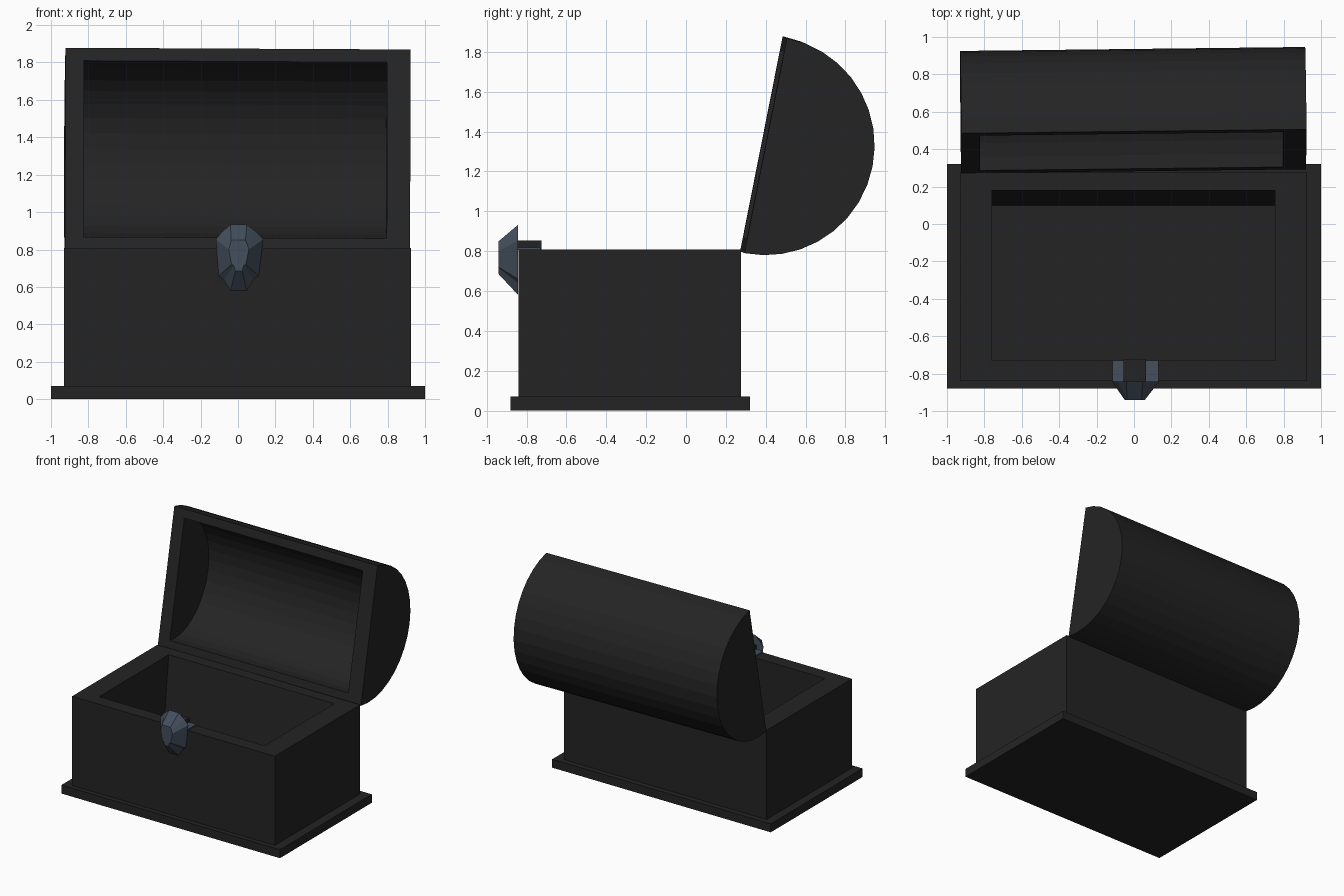
import bpy, bmesh, math
from mathutils import Matrix

if "Cube" in bpy.data.objects:
    bpy.data.objects.remove(bpy.data.objects["Cube"])


def material(name, rgb):
    m = bpy.data.materials.new(name)
    m.diffuse_color = (*rgb, 1)
    m.use_nodes = True
    m.node_tree.nodes["Principled BSDF"].inputs["Base Color"].default_value = m.diffuse_color
    return m


CHARCOAL = material("charcoal", (0.0175, 0.0175, 0.0175))
STEEL = material("blue_steel", (0.057, 0.078, 0.108))


def finish(name, bm, mat, recalc=True):
    if recalc:
        bmesh.ops.recalc_face_normals(bm, faces=bm.faces)
    me = bpy.data.meshes.new(name)
    bm.to_mesh(me)
    bm.free()
    me.materials.append(mat)
    ob = bpy.data.objects.new(name, me)
    bpy.context.collection.objects.link(ob)
    return ob


def loft(name, rings, mat):
    """Join successive point rings and cap both ends."""
    bm = bmesh.new()
    vs = [[bm.verts.new(p) for p in r] for r in rings]
    n = len(vs[0])
    for a, b in zip(vs, vs[1:]):
        for i in range(n):
            j = (i + 1) % n
            bm.faces.new((a[i], a[j], b[j], b[i]))
    bm.faces.new(vs[0])
    bm.faces.new(vs[-1])
    return finish(name, bm, mat)


def rect(x0, x1, y0, y1, z):
    return [(x0, y0, z), (x1, y0, z), (x1, y1, z), (x0, y1, z)]


def box(name, x0, x1, y0, y1, z0, z1, mat):
    return loft(name, [rect(x0, x1, y0, y1, z0), rect(x0, x1, y0, y1, z1)], mat)


# plinth
box("plinth", -1, 1, -0.88, 0.32, 0, 0.07, CHARCOAL)

# hollow chest body, inner back wall leans inward toward the floor
loft("chest_body", [
    rect(-0.93, 0.925, -0.84, 0.275, 0.07),
    rect(-0.93, 0.925, -0.84, 0.275, 0.808),
    rect(-0.76, 0.755, -0.73, 0.18, 0.808),
    rect(-0.76, 0.755, -0.73, 0.10, 0.08)], CHARCOAL)

# half-barrel lid: local y is depth, local z runs up the opening
bm = bmesh.new()


def shell(x0, x1, half, depth, segs):
    sides = []
    for x in (x0, x1):
        sides.append([bm.verts.new((x, depth * math.sin(math.pi * i / segs),
                                    0.55 - half * math.cos(math.pi * i / segs)))
                      for i in range(segs + 1)])
    a, b = sides
    for i in range(segs):
        bm.faces.new((a[i], b[i], b[i + 1], a[i + 1]))
    bm.faces.new(a)
    bm.faces.new(b)
    return [a[0], b[0], b[-1], a[-1]]


outer = shell(-0.925, 0.92, 0.55, 0.547, 18)
inner = shell(-0.825, 0.795, 0.48, 0.42, 18)
for i in range(4):
    j = (i + 1) % 4
    bm.faces.new((outer[i], outer[j], inner[j], inner[i]))
lid = finish("lid", bm, CHARCOAL)
lid.matrix_world = (Matrix.Translation((0, 0.282, 0.795))
                    @ Matrix.Rotation(0.0115, 4, 'Z')
                    @ Matrix.Rotation(0.005, 4, 'Y')
                    @ Matrix.Rotation(math.radians(-11.2), 4, 'X'))

# faceted lock plate: back outline tapering to a raised front face
back = [(-0.04, 0.933), (0.047, 0.933), (0.10, 0.893), (0.135, 0.855),
        (0.11, 0.66), (0.083, 0.64), (0.047, 0.58), (-0.04, 0.58),
        (-0.077, 0.64), (-0.103, 0.66), (-0.118, 0.855), (-0.087, 0.893)]
front = [(-0.037, 0.85), (0.04, 0.85), (0.05, 0.825), (0.058, 0.80),
         (0.042, 0.72), (0.03, 0.715), (0.022, 0.685), (-0.014, 0.685),
         (-0.022, 0.715), (-0.034, 0.72), (-0.05, 0.80), (-0.042, 0.825)]
loft("lock_plate", [[(x, -0.842, z) for x, z in back],
                    [(x, -0.94, z) for x, z in front]], STEEL)

# latch resting on the rim behind the plate
box("latch_bar", -0.055, 0.065, -0.845, -0.725, 0.805, 0.853, CHARCOAL)
for name, x0, x1 in (("latch_wing_left", -0.115, -0.055),
                     ("latch_wing_right", 0.065, 0.13)):
    box(name, x0, x1, -0.845, -0.73, 0.805, 0.818, STEEL)
